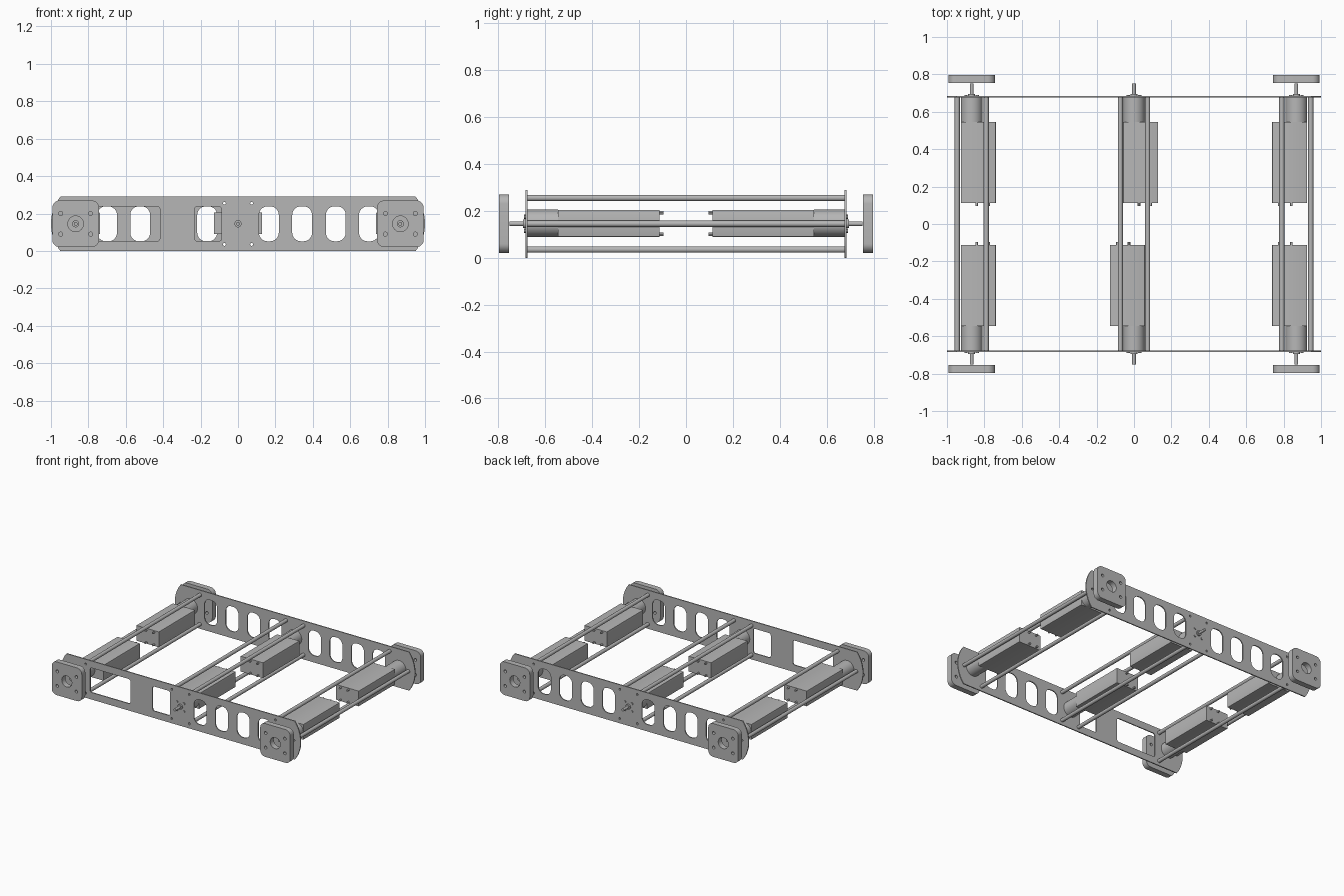
import bpy
from math import sin, cos, pi, asin

if "Cube" in bpy.data.objects:
    bpy.data.objects.remove(bpy.data.objects["Cube"], do_unlink=True)

grey = bpy.data.materials.new("plain grey")
grey.use_nodes = True
colour = (0.47, 0.47, 0.47, 1)
grey.diffuse_color = colour
grey.node_tree.nodes["Principled BSDF"].inputs["Base Color"].default_value = colour

MID = 0.145      # axle height
PLATE = 0.68     # side plate distance from the middle
AXLE = 0.868     # end axle distance from the middle
parts = []


def circle(x, z, r, n=24):
    return [(x + r * cos(2 * pi * i / n), z + r * sin(2 * pi * i / n)) for i in range(n)]


def rounded(x, z, w, h, r, n=8):
    """Rounded rectangle loop around a centre."""
    pts = []
    for k, (sx, sz) in enumerate(((1, 1), (-1, 1), (-1, -1), (1, -1))):
        for i in range(n + 1):
            a = (k + i / n) * pi / 2
            pts.append((x + sx * (w / 2 - r) + r * cos(a), z + sz * (h / 2 - r) + r * sin(a)))
    return pts


def extrude(name, loops, y0, y1):
    """Solid from an outer loop and hole loops in the x-z plane, between two y values."""
    curve = bpy.data.curves.new(name, "CURVE")
    curve.dimensions = "2D"
    curve.fill_mode = "BOTH"
    curve.extrude = abs(y1 - y0) / 2
    for loop in loops:
        spline = curve.splines.new("POLY")
        spline.points.add(len(loop) - 1)
        spline.use_cyclic_u = True
        for point, (x, z) in zip(spline.points, loop):
            point.co = (x, z, 0, 1)
    temp = bpy.data.objects.new(name + "_profile", curve)
    bpy.context.collection.objects.link(temp)
    bpy.context.view_layer.update()
    mesh = bpy.data.meshes.new_from_object(
        temp.evaluated_get(bpy.context.evaluated_depsgraph_get()))
    bpy.data.objects.remove(temp, do_unlink=True)
    mesh.materials.clear()
    mesh.materials.append(grey)
    obj = bpy.data.objects.new(name, mesh)
    obj.rotation_euler.x = pi / 2
    obj.location.y = (y0 + y1) / 2
    bpy.context.collection.objects.link(obj)
    parts.append(obj)


# Spacer tube positions: four in the middle, three at each end
tubes = [(sx * x, MID + sz * 0.11) for sx in (-1, 1) for x in (0.073, 0.79) for sz in (-1, 1)]
tubes += [(-0.945, MID), (0.945, MID)]
bores = [circle(x, z, 0.008, 12) for x, z in tubes]

# Side plate outline with bowed ends
bow, half = 0.05, 0.145
radius = (half ** 2 + bow ** 2) / (2 * bow)
span = asin(half / radius)
end = [(1 - radius + radius * cos(a), MID + radius * sin(a))
       for a in (span * (i / 10 - 1) for i in range(21))]
outline = end + [(-x, 2 * MID - z) for x, z in end]

# Side plates: slots all along the back, slots and two windows along the front
slots = [0.165, 0.343, 0.523, 0.7]
right_slots = [rounded(x, MID, 0.106, 0.187, 0.046) for x in slots]
left_slots = [rounded(-x, MID, 0.106, 0.187, 0.046) for x in slots]
windows = [rounded(-0.585, MID, 0.335, 0.185, 0.015),
           rounded(-0.16, MID, 0.145, 0.185, 0.015)]
extrude("front_side_plate", [outline] + bores + right_slots + windows, -PLATE - 0.004, -PLATE + 0.004)
extrude("back_side_plate", [outline] + bores + right_slots + left_slots, PLATE - 0.004, PLATE + 0.004)

# Spacer tubes
for x, z in tubes:
    extrude("spacer_tube", [circle(x, z, 0.0135), circle(x, z, 0.008, 12)],
            -PLATE + 0.004, PLATE - 0.004)

for s, side in ((-1, "front"), (1, "back")):
    for x, name in ((-AXLE, "right"), (0, "middle"), (AXLE, "left")):
        inward = -1 if x > 0 else 1 if x < 0 else s
        label = side + "_" + name
        # Round gearbox and the offset motor housing
        extrude(label + "_gearbox", [circle(x, MID + 0.002, 0.058, 40)], s * 0.545, s * (PLATE - 0.004))
        extrude(label + "_motor_housing",
                [rounded(x + inward * 0.0355, MID + 0.002, 0.187, 0.115, 0.002, 2)], s * 0.113, s * 0.545)
        # Terminal pins on the inner end
        for dx in (0.027, 0.09):
            for dz in (-0.045, 0.047):
                extrude(label + "_terminal_pin", [circle(x + inward * dx, MID + dz, 0.007, 12)],
                        s * 0.096, s * 0.113)
        # Axle, collar and mounting screws
        extrude(label + "_axle", [circle(x, MID, 0.01)], s * PLATE, s * 0.752)
        extrude(label + "_collar", [circle(x, MID, 0.019)], s * PLATE, s * 0.695)
        for dx in (-0.03, 0.03):
            for dz in (-0.03, 0.03):
                extrude(label + "_screw", [circle(x + dx, MID + dz, 0.009, 12)],
                        s * PLATE, s * 0.69)
        # Square wheel mounts at the four corners
        if x:
            holes = [circle(x + dx, MID + dz, 0.011, 16) for dx in (-0.08, 0.08) for dz in (-0.055, 0.055)]
            extrude(label + "_wheel_mount",
                    [rounded(x, MID, 0.25, 0.25, 0.04), circle(x, MID, 0.042, 32)] + holes,
                    s * 0.755, s * 0.797)

# Smooth round sides, keep the edges sharp
for obj in bpy.context.selected_objects:
    obj.select_set(False)
for obj in parts:
    obj.select_set(True)
bpy.context.view_layer.objects.active = parts[0]
bpy.ops.object.shade_smooth_by_angle(angle=pi / 6)
